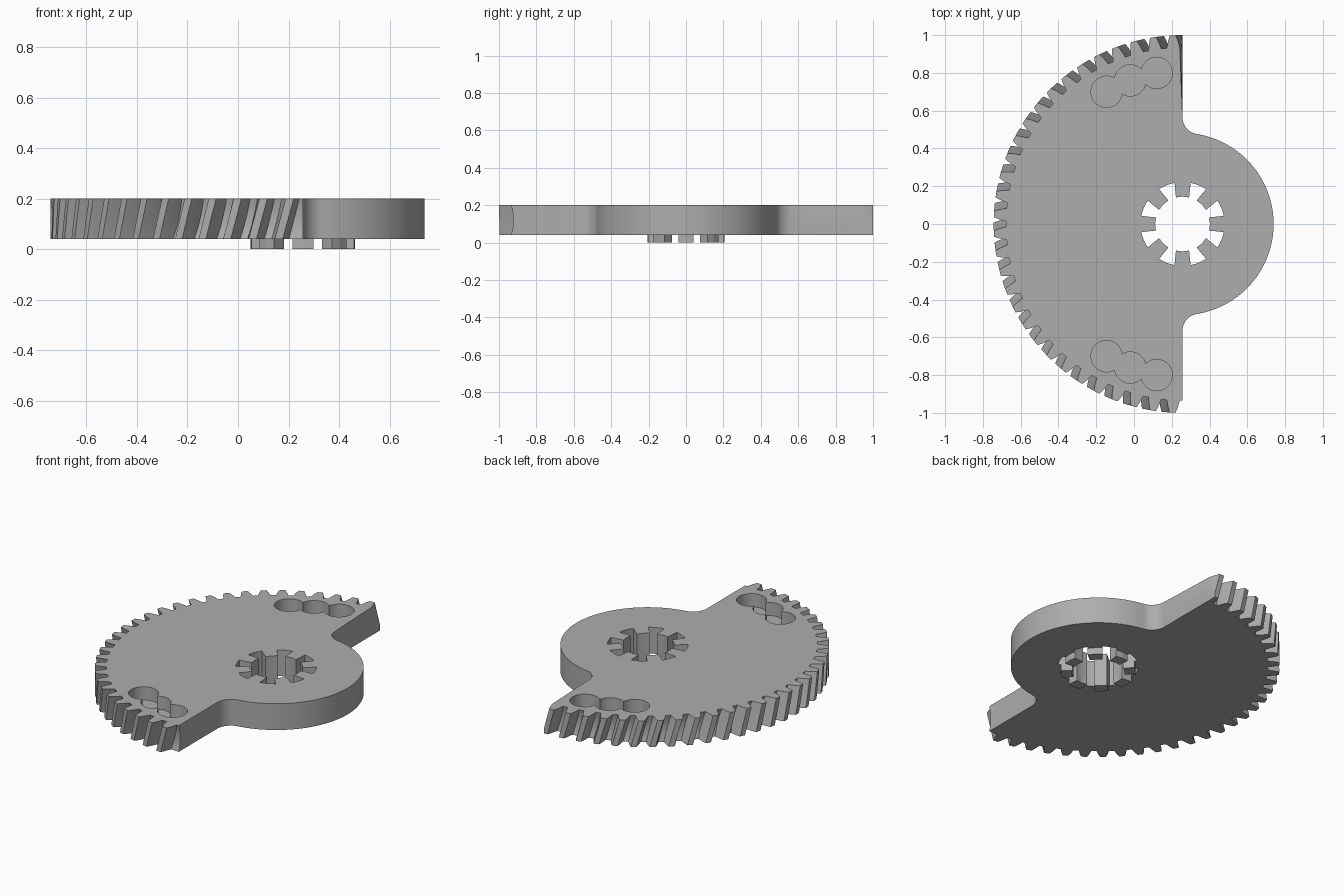
import bpy
import bmesh
from math import sin, cos, pi, radians, sqrt, atan2

cube = bpy.data.objects.get("Cube")
if cube:
    bpy.data.objects.remove(cube, do_unlink=True)

CX = 0.257                 # gear axis, also the straight cut edge
BOTTOM, TOP = 0.04, 0.20   # plate faces
HUB_R, FILLET = 0.482, 0.09
TIP_R, ROOT_R = 1.0, 0.935
TEETH, PITCH, TWIST = 30, 6.0, 2.5

grey = bpy.data.materials.new("plain_grey")
grey.use_nodes = True
grey.diffuse_color = (0.42, 0.42, 0.42, 1)
grey.node_tree.nodes["Principled BSDF"].inputs["Base Color"].default_value = (0.42, 0.42, 0.42, 1)


def polar(r, degrees):
    a = radians(degrees)
    return CX + r * cos(a), r * sin(a)


def loft(name, layers):
    """Closed solid through equal-length outlines given as (z, points)."""
    bm = bmesh.new()
    rings = [[bm.verts.new((x, y, z)) for x, y in pts] for z, pts in layers]
    bm.faces.new(rings[0][::-1])
    bm.faces.new(rings[-1])
    n = len(rings[0])
    for low, high in zip(rings, rings[1:]):
        for i in range(n):
            j = (i + 1) % n
            bm.faces.new((low[i], low[j], high[j], high[i]))
    mesh = bpy.data.meshes.new(name)
    bm.to_mesh(mesh)
    bm.free()
    mesh.materials.append(grey)
    ob = bpy.data.objects.new(name, mesh)
    bpy.context.collection.objects.link(ob)
    return ob


def activate(ob):
    bpy.ops.object.select_all(action='DESELECT')
    ob.select_set(True)
    bpy.context.view_layer.objects.active = ob


def cut(target, cutter):
    cutter.hide_render = True
    mod = target.modifiers.new("cut", 'BOOLEAN')
    mod.operation, mod.solver, mod.object = 'DIFFERENCE', 'EXACT', cutter
    activate(target)
    bpy.ops.object.modifier_apply(modifier=mod.name)
    bpy.data.objects.remove(cutter, do_unlink=True)


def hub_outline():
    """Round hub with concave fillets running into the straight edge."""
    cy = sqrt((HUB_R + FILLET) ** 2 - FILLET ** 2)
    join = atan2(cy, FILLET)
    steps = 10
    fillet = []
    for i in range(steps + 1):
        a = pi + join + (pi - (pi + join)) * i / steps
        fillet.append((CX + FILLET + FILLET * cos(a), cy + FILLET * sin(a)))
    arc = [(CX + HUB_R * cos(join * t / 32), HUB_R * sin(join * t / 32)) for t in range(-31, 32)]
    return [(x, -y) for x, y in fillet[::-1]] + arc + fillet


def toothed_outline(t):
    """Slanted, slightly throated teeth at height fraction t."""
    root = ROOT_R - 0.012 * (1 - (2 * t - 1) ** 2)
    mid = (root + TIP_R) / 2 + 0.005
    shape = [(-2.1, root), (-1.5, mid), (-0.9, TIP_R), (0.9, TIP_R), (1.5, mid), (2.1, root)]
    pts = []
    for k in range(TEETH):
        centre = PITCH * (k + 0.5) - TWIST * (1 - t)
        for offset, r in shape:
            angle = min(max(centre + offset, 0.01 * (offset + 3)), 180)
            pts.append(polar(r, 90 + angle))
    # close the sector at the straight edge
    return pts + [(CX, -root)]


# Toothed half plate with hub
LAYERS = 8
hub = hub_outline()
plate = loft("sector_gear_plate", [
    (BOTTOM + (TOP - BOTTOM) * i / LAYERS, toothed_outline(i / LAYERS) + hub)
    for i in range(LAYERS + 1)])

# Splined bore
INNER, OUTER = 0.145, 0.222
bore = []
for k in range(8):
    a = 45 * k
    bore += [polar(INNER, a + d) for d in (-14, 0, 14)]
    bore += [polar(OUTER, a + d) for d in (11, 17, 22.5, 28, 34)]
cut(plate, loft("bore_cutter", [(-0.1, bore), (0.4, bore)]))

# Triple-circle pockets near both ends of the rim
for side in (1, -1):
    for x, y in ((-0.145, 0.70), (-0.02, 0.76), (0.12, 0.80)):
        circle = [(x + 0.083 * cos(2 * pi * i / 40), side * y + 0.083 * sin(2 * pi * i / 40))
                  for i in range(40)]
        cut(plate, loft("pocket_cutter", [(TOP - 0.08, circle), (TOP + 0.1, circle)]))

activate(plate)
bpy.ops.object.shade_smooth_by_angle(angle=radians(25))

# Coupling studs below the bore, one under each spline
for k in range(8):
    a = 45 * k
    outline = [polar(INNER, a + d) for d in (14, 0, -14)]
    outline += [polar(0.207, a + d) for d in (-11.5, 0, 11.5)]
    loft(f"coupling_stud_{k + 1}", [(0, outline), (BOTTOM, outline)])
